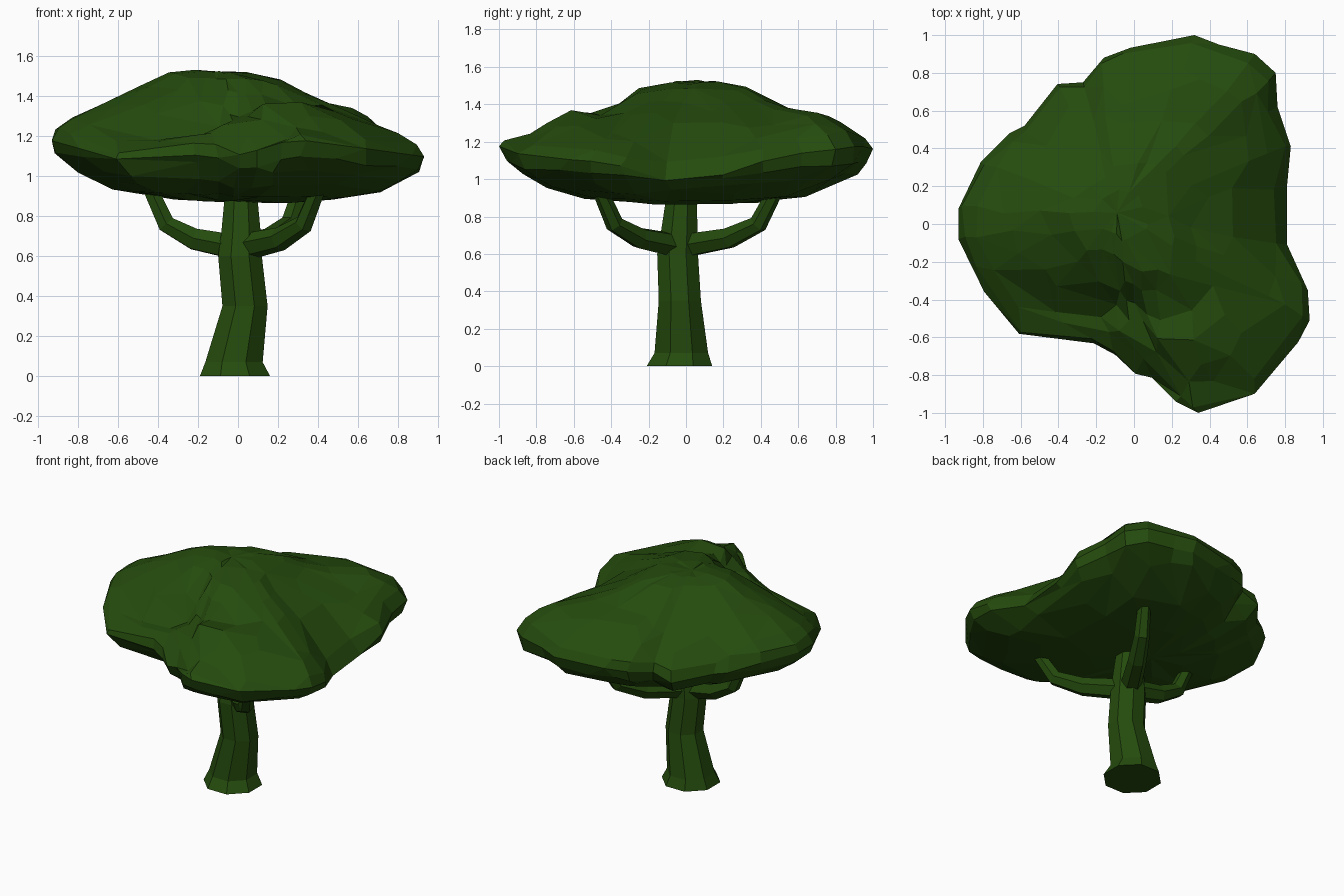
import bpy
import bmesh
import random
from math import exp, sin, cos, pi
from mathutils import Vector

random.seed(4)
if "Cube" in bpy.data.objects:
    bpy.data.objects.remove(bpy.data.objects["Cube"], do_unlink=True)

green = bpy.data.materials.new("dark_leaf_green")
green.use_nodes = True
leaf_colour = (0.018, 0.07, 0.004, 1)
green.diffuse_color = leaf_colour
shader = green.node_tree.nodes["Principled BSDF"]
shader.inputs["Base Color"].default_value = leaf_colour
shader.inputs["Roughness"].default_value = 0.9


def loft(name, rings, tip_start=None, tip_end=None):
    """Bridge rings of points; close each end with a fan or a flat cap."""
    bm = bmesh.new()
    loops = [[bm.verts.new(p) for p in ring] for ring in rings]
    count = len(loops[0])
    for low, high in zip(loops, loops[1:]):
        for i in range(count):
            j = (i + 1) % count
            bm.faces.new((low[i], low[j], high[j], high[i]))
    for loop, tip in ((loops[0], tip_start), (loops[-1], tip_end)):
        if tip is None:
            bm.faces.new(loop)
        else:
            centre = bm.verts.new(tip)
            for i in range(count):
                bm.faces.new((loop[i], loop[(i + 1) % count], centre))
    bmesh.ops.recalc_face_normals(bm, faces=bm.faces)
    mesh = bpy.data.meshes.new(name)
    bm.to_mesh(mesh)
    bm.free()
    mesh.materials.append(green)
    obj = bpy.data.objects.new(name, mesh)
    bpy.context.scene.collection.objects.link(obj)
    return obj


def circle(centre, axis, radius, sides):
    turn = Vector((0, 0, 1)).rotation_difference(Vector(axis))
    return [Vector(centre) + turn @ Vector((radius * cos(a), radius * sin(a), 0))
            for a in (2 * pi * (k + 0.5) / sides for k in range(sides))]


# Trunk: leaning eight-sided column with a flared foot (x, y, z, radius)
trunk_rings = [(-0.015, -0.035, 0, 0.19), (-0.02, -0.025, 0.07, 0.155),
               (0.035, -0.033, 0.35, 0.122), (0.01, -0.045, 0.6, 0.118),
               (0.015, -0.035, 0.73, 0.105), (0.015, -0.022, 0.95, 0.083)]
loft("trunk", [circle((x, y, z), (0, 0, 1), r, 8) for x, y, z, r in trunk_rings])


# Branches: bent tapering limbs, out from the trunk and then up
def branch(name, x, y):
    start = Vector((0.01, -0.03, 0.64))
    end = Vector((x, y, 0.96))
    points = []
    for out, z in ((0, 0.64), (0.5, 0.685), (0.8, 0.76), (1, 0.96)):
        p = start.lerp(end, out)
        p.z = z
        points.append(p)
    rings = []
    for i, p in enumerate(points):
        axis = points[min(i + 1, 3)] - points[max(i - 1, 0)]
        rings.append(circle(p, axis, 0.07 - 0.01 * i, 6))
    loft(name, rings)


branch("right_branch", -0.45, 0.0)
branch("back_left_branch", 0.32, 0.49)
branch("front_left_branch", 0.41, -0.47)

# Canopy: outline seen from above, lofted inwards over the crown and underside
outline = [(-0.93, 0.08), (-0.93, -0.08), (-0.85, -0.25), (-0.75, -0.42),
           (-0.6, -0.59), (-0.4, -0.61), (-0.22, -0.63), (-0.1, -0.69),
           (0, -0.79), (0.1, -0.82), (0.22, -0.94), (0.34, -1), (0.5, -0.95),
           (0.65, -0.89), (0.77, -0.75), (0.88, -0.61), (0.93, -0.51),
           (0.92, -0.35), (0.82, -0.12), (0.81, 0.2), (0.83, 0.41),
           (0.76, 0.62), (0.75, 0.8), (0.64, 0.9), (0.45, 0.95), (0.32, 1),
           (0.12, 0.96), (-0.06, 0.92), (-0.16, 0.88), (-0.27, 0.75),
           (-0.4, 0.74), (-0.58, 0.52), (-0.66, 0.48), (-0.81, 0.33)]
heart = Vector((-0.09, 0.06))


def mound(x, y, cx, cy, wx, wy):
    return exp(-((x - cx) / wx) ** 2 - ((y - cy) / wy) ** 2)


def rim_lift(x, y):
    """Rim rises at the front and back corners and sags in between."""
    return (0.05 * mound(x, y, 0.35, -1, 0.3, 0.3)
            + 0.06 * mound(x, y, 0.6, 0.9, 0.4, 0.4)
            - 0.14 * mound(x, y, 0.85, 0, 0.22, 0.3)
            - 0.05 * mound(x, y, -0.05, -0.72, 0.22, 0.2)
            - 0.08 * mound(x, y, -0.6, -0.6, 0.35, 0.28)
            - 0.08 * mound(x, y, -0.5, 0.62, 0.3, 0.25))


def canopy_ring(t, z, top):
    ring = []
    for x, y in outline:
        p = heart.lerp(Vector((x, y)), t)
        h = z - 0.04 * p.x
        if t < 1:
            wobble = 0.02 * t
            p += Vector((random.uniform(-wobble, wobble), random.uniform(-wobble, wobble)))
            h += random.uniform(-0.008, 0.008)
        lift = rim_lift(p.x, p.y)
        if top:
            # fold below the crown, low shoulder, front lobe, drooping nose, high back
            h += lift
            h -= 0.09 * mound(p.x, p.y, -0.1, -0.44, 0.42, 0.08)
            h -= 0.04 * mound(p.x, p.y, -0.55, -0.4, 0.3, 0.22)
            h += 0.05 * mound(p.x, p.y, 0.25, -0.58, 0.22, 0.1)
            h -= 0.05 * mound(p.x, p.y, 0.3, -0.88, 0.4, 0.12)
            h += 0.03 * mound(p.x, p.y, 0.55, 0.7, 0.25, 0.22)
            h += 0.03 * mound(p.x, p.y, -0.5, 0.15, 0.2, 0.25)
        else:
            h += lift * (1 if t == 1 else 0.6)
        ring.append((p.x, p.y, h))
    return ring


underside = [(0.35, 0.88), (0.6, 0.91), (0.78, 0.965), (0.9, 1.02), (0.97, 1.075)]
crown = [(0.96, 1.2), (0.88, 1.25), (0.78, 1.295), (0.66, 1.34), (0.54, 1.38),
         (0.42, 1.43), (0.3, 1.485), (0.15, 1.515)]
rings = [canopy_ring(t, z, False) for t, z in underside]
rings.append(canopy_ring(1, 1.14, False))
rings += [canopy_ring(t, z, True) for t, z in crown]
canopy = loft("leaf_canopy", rings, (heart.x, heart.y, 0.87), (heart.x, heart.y, 1.52))

# Thin the canopy to large irregular facets
facets = canopy.modifiers.new("large_facets", "DECIMATE")
facets.ratio = 0.55
